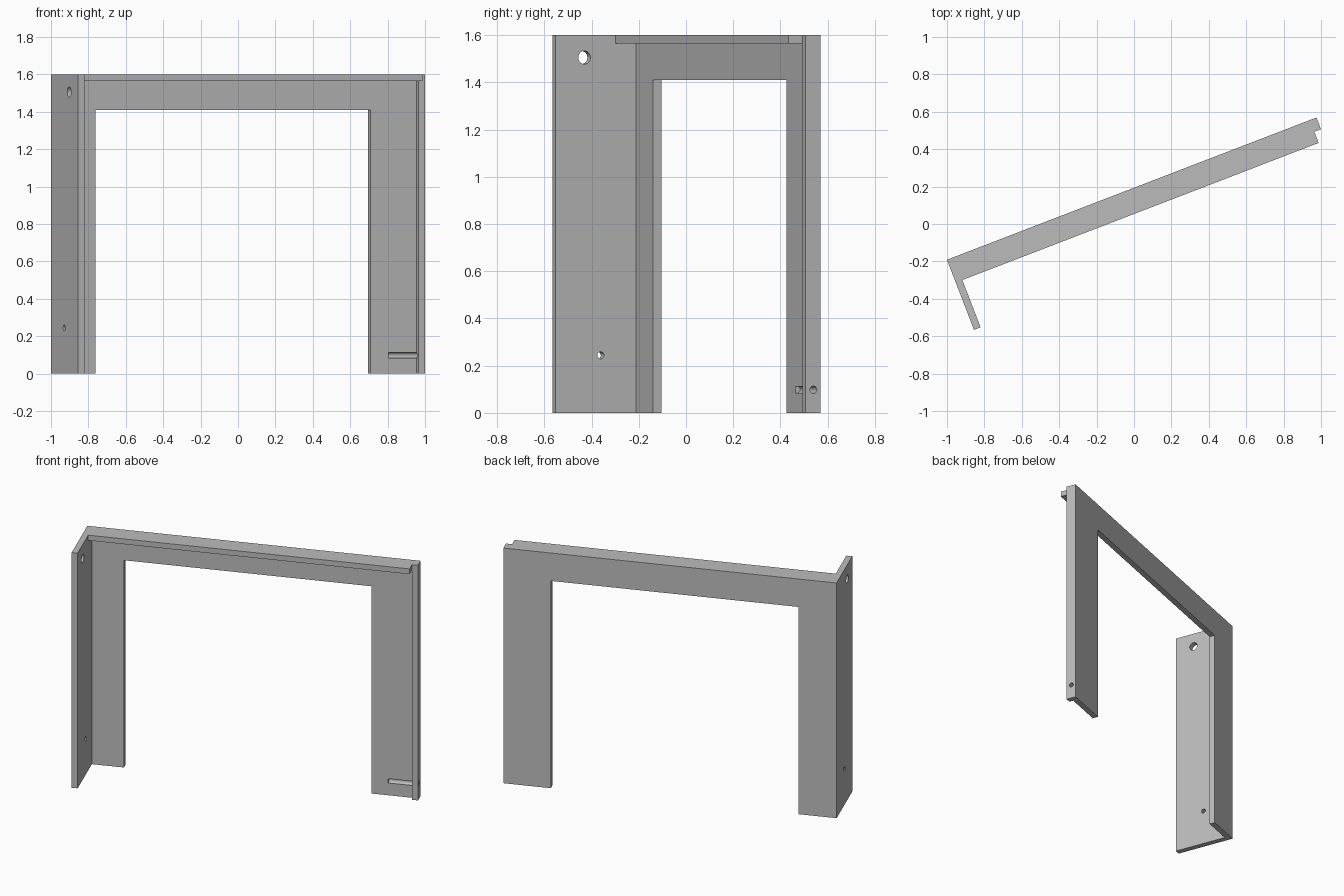
import bpy
import bmesh
import math
from mathutils import Matrix, Vector

cube = bpy.data.objects.get("Cube")
if cube:
    bpy.data.objects.remove(cube, do_unlink=True)

LENGTH, HEIGHT, SHEET = 2.117, 1.6, 0.038
WING, STRIP, RAIL = 0.402, 0.067, 0.131
# Local axes: x runs along the panel, -y points out of its front
PLACE = Matrix.Translation((-1.0, -0.191, 0)) @ Matrix.Rotation(math.radians(21.05), 4, "Z")

grey = bpy.data.materials.new("plain grey")
grey.use_nodes = True
grey.diffuse_color = (0.5, 0.5, 0.5, 1)
grey.node_tree.nodes["Principled BSDF"].inputs["Base Color"].default_value = grey.diffuse_color


def make_object(name, bm):
    bmesh.ops.recalc_face_normals(bm, faces=bm.faces)
    mesh = bpy.data.meshes.new(name)
    bm.to_mesh(mesh)
    bm.free()
    mesh.materials.append(grey)
    obj = bpy.data.objects.new(name, mesh)
    bpy.context.collection.objects.link(obj)
    return obj


def prism(name, outline, z0, z1):
    bm = bmesh.new()
    face = bm.faces.new([bm.verts.new((x, y, z0)) for x, y in outline])
    new = bmesh.ops.extrude_face_region(bm, geom=[face])["geom"]
    verts = [v for v in new if isinstance(v, bmesh.types.BMVert)]
    bmesh.ops.translate(bm, verts=verts, vec=(0, 0, z1 - z0))
    return make_object(name, bm)


def block(name, x0, x1, y0, y1, z0, z1):
    return prism(name, [(x0, y0), (x1, y0), (x1, y1), (x0, y1)], z0, z1)


def rod(name, x0, x1, y, z, radius):
    bm = bmesh.new()
    spin = Matrix.Translation(((x0 + x1) / 2, y, z)) @ Matrix.Rotation(math.pi / 2, 4, "Y")
    bmesh.ops.create_cone(bm, cap_ends=True, segments=32, radius1=radius,
                          radius2=radius, depth=x1 - x0, matrix=spin)
    return make_object(name, bm)


def combine(target, tool, operation):
    tool.hide_render = True
    mod = target.modifiers.new(tool.name, "BOOLEAN")
    mod.operation = operation
    mod.solver = "EXACT"
    mod.object = tool
    bpy.context.view_layer.objects.active = target
    bpy.ops.object.modifier_apply(modifier=mod.name)
    bpy.data.objects.remove(tool, do_unlink=True)


# Side wing, back panel and end strip share one plan outline
inner_end = LENGTH - SHEET
frame = prism("door_frame", [
    (0, 0), (0, -WING), (SHEET, -WING), (SHEET, -SHEET),
    (inner_end, -SHEET), (inner_end, -STRIP), (LENGTH, -STRIP), (LENGTH, 0),
], 0, HEIGHT)

# Doorway between the two legs
combine(frame, block("doorway", 0.241, 1.816, -0.1, 0.1, -0.1, 1.41), "DIFFERENCE")

# Ledge along the top edge
combine(frame, block("top_rail", 0.02, inner_end, -RAIL, -0.02, HEIGHT - 0.036, HEIGHT), "UNION")

# Holes through the wing, and the bore that opens as a slot in the leg
combine(frame, rod("upper_wing_hole", -0.1, 0.1, -0.271, 1.505, 0.028), "DIFFERENCE")
combine(frame, rod("lower_wing_hole", -0.1, 0.1, -0.197, 0.244, 0.015), "DIFFERENCE")
combine(frame, rod("pin_bore", 1.92, LENGTH + 0.1, -0.032, 0.098, 0.0155), "DIFFERENCE")

frame.data.transform(PLACE)
frame.data.update()
bpy.context.view_layer.objects.active = frame
frame.select_set(True)
bpy.ops.object.shade_smooth_by_angle(angle=math.radians(30))
